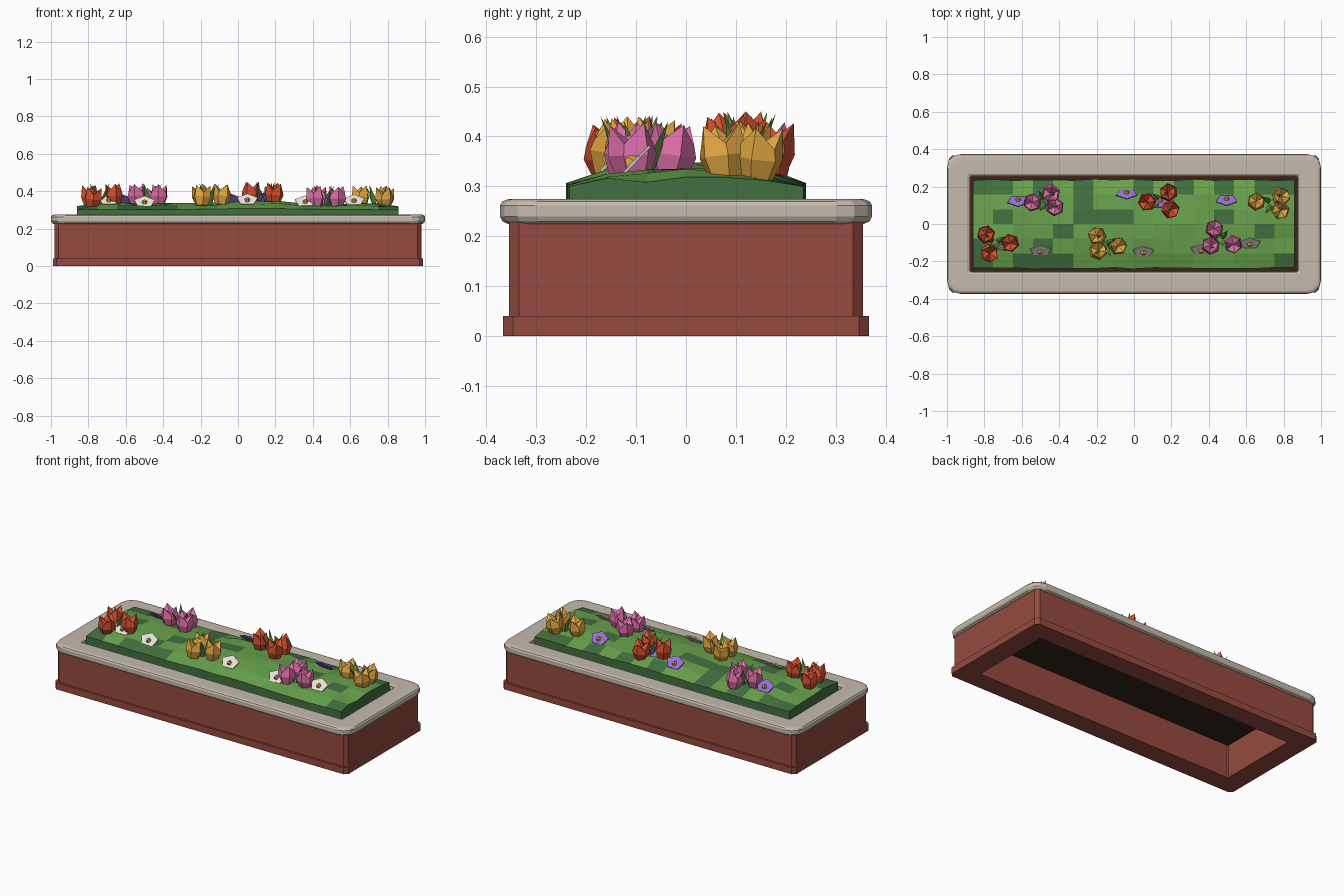
import bpy, bmesh, math, random
from mathutils import Vector, Matrix

if "Cube" in bpy.data.objects:
    bpy.data.objects.remove(bpy.data.objects["Cube"])
random.seed(11)

def mat(name, rgb):
    m = bpy.data.materials.new(name)
    lin = [((c / 255 + 0.055) / 1.055) ** 2.4 for c in rgb]
    m.diffuse_color = (*lin, 1)
    m.use_nodes = True
    m.node_tree.nodes["Principled BSDF"].inputs["Base Color"].default_value = m.diffuse_color
    return m

TERRA = mat("terracotta", (150, 74, 62))
STONE = mat("stone", (197, 187, 172))
SOIL = mat("soil", (50, 38, 26))
GREEN = mat("leaf green", (104, 162, 76))
DARK = mat("dark green", (66, 112, 64))
RED = mat("red petal", (212, 80, 46))
PINK = mat("pink petal", (222, 110, 168))
GOLD = mat("gold petal", (226, 168, 66))
WHITE = mat("white petal", (240, 236, 228))
PURPLE = mat("purple petal", (152, 112, 218))

def finish(bm, name, *mats):
    bmesh.ops.recalc_face_normals(bm, faces=bm.faces)
    me = bpy.data.meshes.new(name)
    bm.to_mesh(me)
    bm.free()
    for m in mats:
        me.materials.append(m)
    ob = bpy.data.objects.new(name, me)
    bpy.context.collection.objects.link(ob)
    return ob

def loop(bm, hx, hy, z, r, seg):
    """rectangle with rounded or cut corners"""
    vs = []
    for k, (sx, sy) in enumerate([(1, 1), (-1, 1), (-1, -1), (1, -1)]):
        for i in range(seg + 1):
            a = math.pi / 2 * (k + i / seg)
            vs.append(bm.verts.new((sx * (hx - r) + r * math.cos(a), sy * (hy - r) + r * math.sin(a), z)))
    return vs

def frame(name, material, profile, seg):
    """closed ring; profile rows are (half x, half y, z, corner size)"""
    bm = bmesh.new()
    loops = [loop(bm, hx, hy, z, r, seg) for hx, hy, z, r in profile]
    for a, b in zip(loops, loops[1:] + loops[:1]):
        n = len(a)
        for i in range(n):
            bm.faces.new((a[i], a[(i + 1) % n], b[(i + 1) % n], b[i]))
    return finish(bm, name, material)

# planter walls, base skirt and stone rim
frame("planter_wall", TERRA, [(.98, .355, .0, .02), (.98, .355, .23, .02),
                              (.87, .25, .23, .005), (.87, .25, .0, .005)], 1)
frame("base_skirt", TERRA, [(.99, .367, 0, .02), (.99, .367, .04, .02),
                            (.975, .35, .04, .02), (.975, .35, 0, .02)], 1)
rim = frame("stone_rim", STONE, [(.985, .358, .225, .06), (.995, .368, .23, .07), (1.0, .373, .24, .07),
                                 (1.0, .373, .262, .07), (.995, .368, .27, .07), (.985, .358, .274, .06),
                                 (.97, .343, .275, .05), (.892, .268, .275, .012),
                                 (.878, .256, .268, .01), (.878, .256, .225, .01)], 3)

# soil slab
bm = bmesh.new()
bmesh.ops.create_cube(bm, size=1, matrix=Matrix.Translation((0, 0, .223)) @ Matrix.Diagonal((1.75, .51, .046, 1)))
finish(bm, "soil", SOIL)

# leafy mound: bumpy faceted grid with straight sides
def height(x, y):
    fx = max(0, 1 - (abs(x) / .865) ** 6)
    fy = max(0, 1 - (abs(y) / .24) ** 3)
    wave = .009 * math.sin(8.5 * x + 1) + .005 * math.sin(13 * x + 12 * y)
    return .302 + (.036 + wave) * fy * (.3 + .7 * fx) + .003 * math.sin(5 * x + 1)

NX, NY = 16, 6
bm = bmesh.new()
grid = []
for i in range(NX + 1):
    x = -.862 + 1.72 * i / NX
    row = []
    for j in range(NY + 1):
        y = -.236 + .472 * j / NY
        edge = j in (0, NY)
        jit = random.uniform(-.007, .007)
        row.append(bm.verts.new((x, y + (jit * .7 if edge else 0), height(x, y) + (0 if edge else jit))))
    grid.append(row)
for i in range(NX):
    for j in range(NY):
        f = bm.faces.new((grid[i][j], grid[i + 1][j], grid[i + 1][j + 1], grid[i][j + 1]))
        f.material_index = 1 if random.random() < (.4 if j in (0, NY - 1) else .2) else 0
ext = bmesh.ops.extrude_edge_only(bm, edges=[e for e in bm.edges if e.is_boundary])["geom"]
for g in ext:
    if isinstance(g, bmesh.types.BMVert):
        g.co.z = .22
    elif isinstance(g, bmesh.types.BMFace):
        g.material_index = 1
finish(bm, "leafy_mound", GREEN, DARK)

# tulip: six-sided cup with three tall and three short pointed petals
def tulip(bm, x, y):
    rot = random.uniform(0, 2)
    tilt = Matrix.Rotation(random.uniform(-.15, .15), 4, 'X') @ Matrix.Rotation(random.uniform(-.15, .15), 4, 'Y')
    M = Matrix.Translation((x, y, height(x, y) - .006)) @ tilt @ Matrix.Rotation(rot, 4, 'Z')
    rings = []
    for r, z, drop in ((.034, 0, 0), (.05, .045, 0), (.043, .108, .04)):
        rings.append([bm.verts.new(M @ Vector((r * math.cos(k * math.pi / 3), r * math.sin(k * math.pi / 3),
                                               z - drop * (k % 2)))) for k in range(6)])
    heart = bm.verts.new(M @ Vector((0, 0, .07)))
    for a, b in zip(rings, rings[1:]):
        for k in range(6):
            bm.faces.new((a[k], a[(k + 1) % 6], b[(k + 1) % 6], b[k]))
    for k in range(6):
        bm.faces.new((rings[2][k], rings[2][(k + 1) % 6], heart))
    bm.faces.new(rings[0][::-1])

# pointed leaf blade with a folded back
def blade(bm, x, y, ang):
    M = Matrix.Translation((x, y, height(x, y) - .01)) @ Matrix.Rotation(ang, 4, 'Z')
    a, b, c, d, e = [bm.verts.new(M @ Vector(p)) for p in
                     ((0, -.012, 0), (0, .012, 0), (.025, -.014, .06), (.025, .014, .06), (.055, 0, .118))]
    back = bm.verts.new(M @ Vector((.012, 0, .05)))
    for f in ((a, b, d, c), (c, d, e), (a, back, b), (b, back, d), (d, back, e), (e, back, c), (c, back, a)):
        bm.faces.new(f)

CLUSTERS = [("red", RED, (-.79, -.06), (-.78, -.15), (-.66, -.10)),
            ("pink", PINK, (-.44, .17), (-.54, .115), (-.425, .09)),
            ("gold", GOLD, (-.19, -.07), (-.195, -.15), (-.09, -.12)),
            ("red", RED, (.19, .165), (.07, .12), (.19, .08)),
            ("pink", PINK, (.43, -.035), (.415, -.12), (.53, -.105)),
            ("gold", GOLD, (.78, .14), (.655, .115), (.785, .08))]
for n, (label, m, *spots) in enumerate(CLUSTERS):
    bm = bmesh.new()
    for p in spots:
        tulip(bm, *p)
    finish(bm, f"{label}_tulips_{n}", m)
    cx, cy = sum(p[0] for p in spots) / 3, sum(p[1] for p in spots) / 3
    bm = bmesh.new()
    for k in range(4):
        a = .8 + k * math.pi / 2 + random.uniform(-.3, .3)
        blade(bm, cx + .012 * math.cos(a), cy + .012 * math.sin(a), a)
    finish(bm, f"tulip_leaves_{n}", GREEN)

# small flowers: leaning blunt-petal plates, partly sunk in the leaves, with a gold centre
def daisy(name, m, x, y, side):
    bm = bmesh.new()
    M = (Matrix.Translation((x, y, height(x, y) + .016)) @ Matrix.Rotation(-side * .8, 4, 'X'))
    def fan(z):
        vs = []
        for k in range(10):
            a = math.pi * (k / 5 + .5)
            r = 1 if k % 2 == 0 else .82
            vs.append(bm.verts.new(M @ Vector((.058 * r * math.cos(a), -.042 * r * side * math.sin(a), z))))
        return vs
    lo, hi = fan(0), fan(.006)
    bm.faces.new(lo)
    bm.faces.new(hi)
    for k in range(10):
        bm.faces.new((lo[k], lo[(k + 1) % 10], hi[(k + 1) % 10], hi[k]))
    old = set(bm.faces)
    bmesh.ops.create_cone(bm, cap_ends=True, segments=5, radius1=.017, radius2=.008, depth=.016,
                          matrix=M @ Matrix.Translation((0, side * .006, .012)))
    for f in bm.faces:
        f.material_index = 0 if f in old else 1
    finish(bm, name, m, GOLD)

for n, p in enumerate([(-.69, -.12), (-.5, -.14), (.05, -.145), (.36, -.135), (.62, -.10)]):
    daisy(f"white_flower_{n}", WHITE, *p, -1)
for n, p in enumerate([(-.62, .12), (-.04, .16), (.14, .115), (.495, .125)]):
    daisy(f"purple_flower_{n}", PURPLE, *p, 1)
